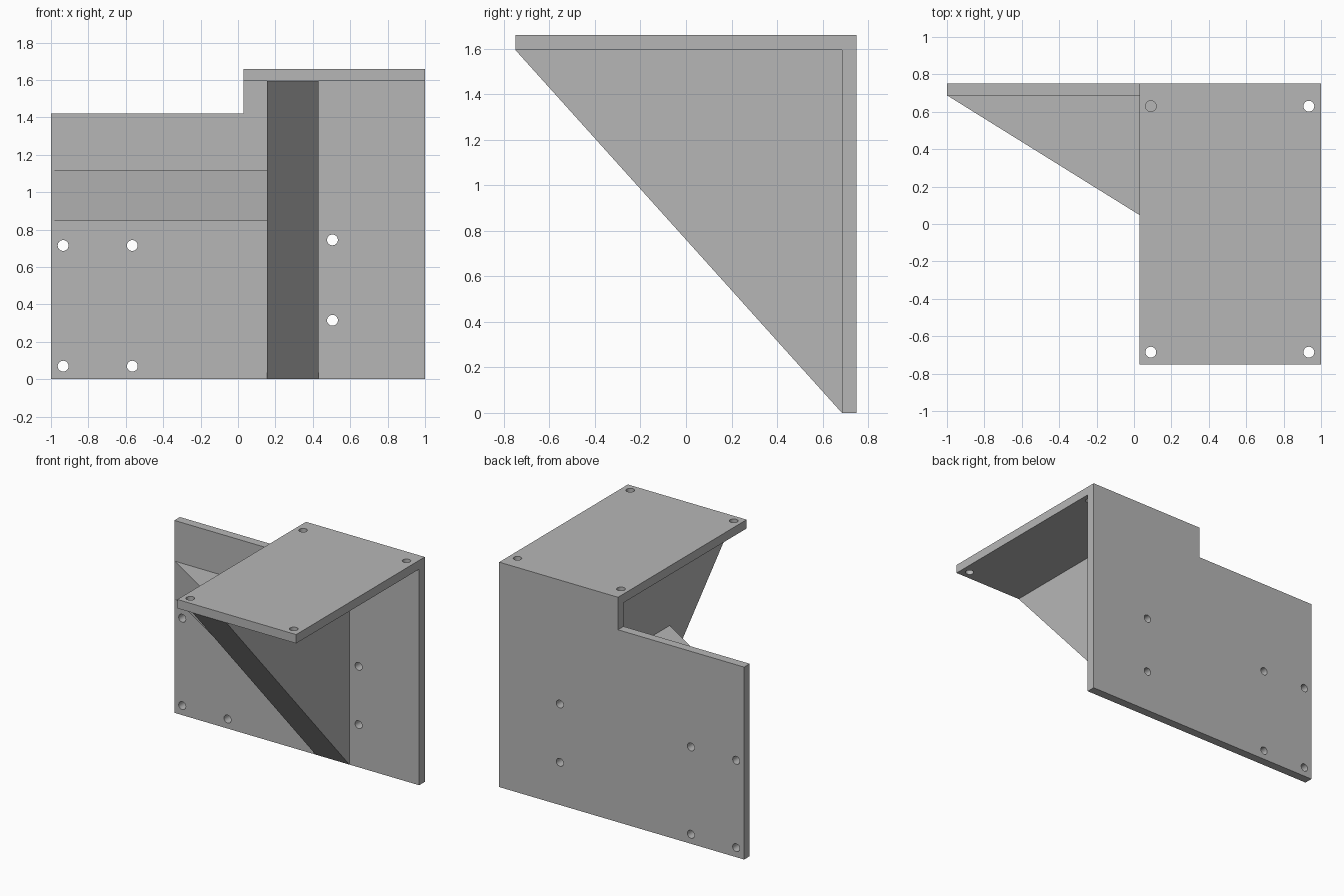
import bpy
import bmesh
from mathutils import Vector

cube = bpy.data.objects.get("Cube")
if cube:
    bpy.data.objects.remove(cube, do_unlink=True)

# Single plain grey
GREY = (0.47, 0.47, 0.47, 1)
grey = bpy.data.materials.new("plain grey")
grey.use_nodes = True
grey.diffuse_color = GREY
grey.node_tree.nodes["Principled BSDF"].inputs["Base Color"].default_value = GREY

T = 0.065                    # plate thickness
BACK, FRONT = 0.75, -0.75
WALL = BACK - T              # front face of the back plate
TOP = 1.66
DECK = TOP - T               # underside of the top plate
STEP = 0.03                  # side of the raised part
RIB_X0, RIB_X1 = 0.155, 0.43


def prism(name, outline, push):
    """Extrude a flat outline along a vector into a closed solid."""
    bm = bmesh.new()
    face = bm.faces.new([bm.verts.new(p) for p in outline])
    new = bmesh.ops.extrude_face_region(bm, geom=[face], use_keep_orig=True)["geom"]
    bmesh.ops.translate(bm, vec=Vector(push),
                        verts=[g for g in new if isinstance(g, bmesh.types.BMVert)])
    bmesh.ops.recalc_face_normals(bm, faces=bm.faces)
    mesh = bpy.data.meshes.new(name)
    bm.to_mesh(mesh)
    bm.free()
    mesh.materials.append(grey)
    obj = bpy.data.objects.new(name, mesh)
    bpy.context.collection.objects.link(obj)
    return obj


def drill(obj, centres, rotation=(0, 0, 0)):
    """Cut round screw holes through a plate."""
    for centre in centres:
        bpy.ops.mesh.primitive_cylinder_add(vertices=32, radius=0.029, depth=0.3,
                                            location=centre, rotation=rotation)
        cutter = bpy.context.object
        cutter.hide_render = True
        cutter.data.materials.append(grey)
        mod = obj.modifiers.new("hole", 'BOOLEAN')
        mod.operation = 'DIFFERENCE'
        mod.solver = 'EXACT'
        mod.object = cutter
        bpy.context.view_layer.objects.active = obj
        bpy.ops.object.modifier_apply(modifier=mod.name)
        bpy.data.objects.remove(cutter, do_unlink=True)
    bpy.ops.object.select_all(action='DESELECT')
    obj.select_set(True)
    bpy.ops.object.shade_smooth_by_angle()


# Stepped back plate with six screw holes
steps = [(-1, 0), (1, 0), (1, DECK), (STEP, DECK), (STEP, 1.42), (-1, 1.42)]
back_plate = prism("back_plate", [(x, WALL, z) for x, z in steps], (0, T, 0))
holes = [(x, z) for x in (-0.935, -0.565) for z in (0.07, 0.715)]
holes += [(0.505, 0.315), (0.505, 0.745)]
drill(back_plate, [(x, WALL + T / 2, z) for x, z in holes], (1.5708, 0, 0))

# Top plate with a hole near each corner
corners = [(STEP, FRONT), (1, FRONT), (1, BACK), (STEP, BACK)]
top_plate = prism("top_plate", [(x, y, DECK) for x, y in corners], (0, 0, T))
drill(top_plate, [(x, y, DECK + T / 2) for x in (0.09, 0.935) for y in (-0.685, 0.63)])

# Triangular rib carrying the top plate
rib = [(WALL, 0), (WALL, DECK), (FRONT, DECK)]
prism("support_rib", [(RIB_X0, y, z) for y, z in rib], (RIB_X1 - RIB_X0, 0, 0))

# Horizontal triangular brace between rib and back plate
brace = [(-0.995, WALL), (RIB_X0, WALL), (RIB_X0, -0.03)]
prism("side_brace", [(x, y, 0.845) for x, y in brace], (0, 0, 0.275))
